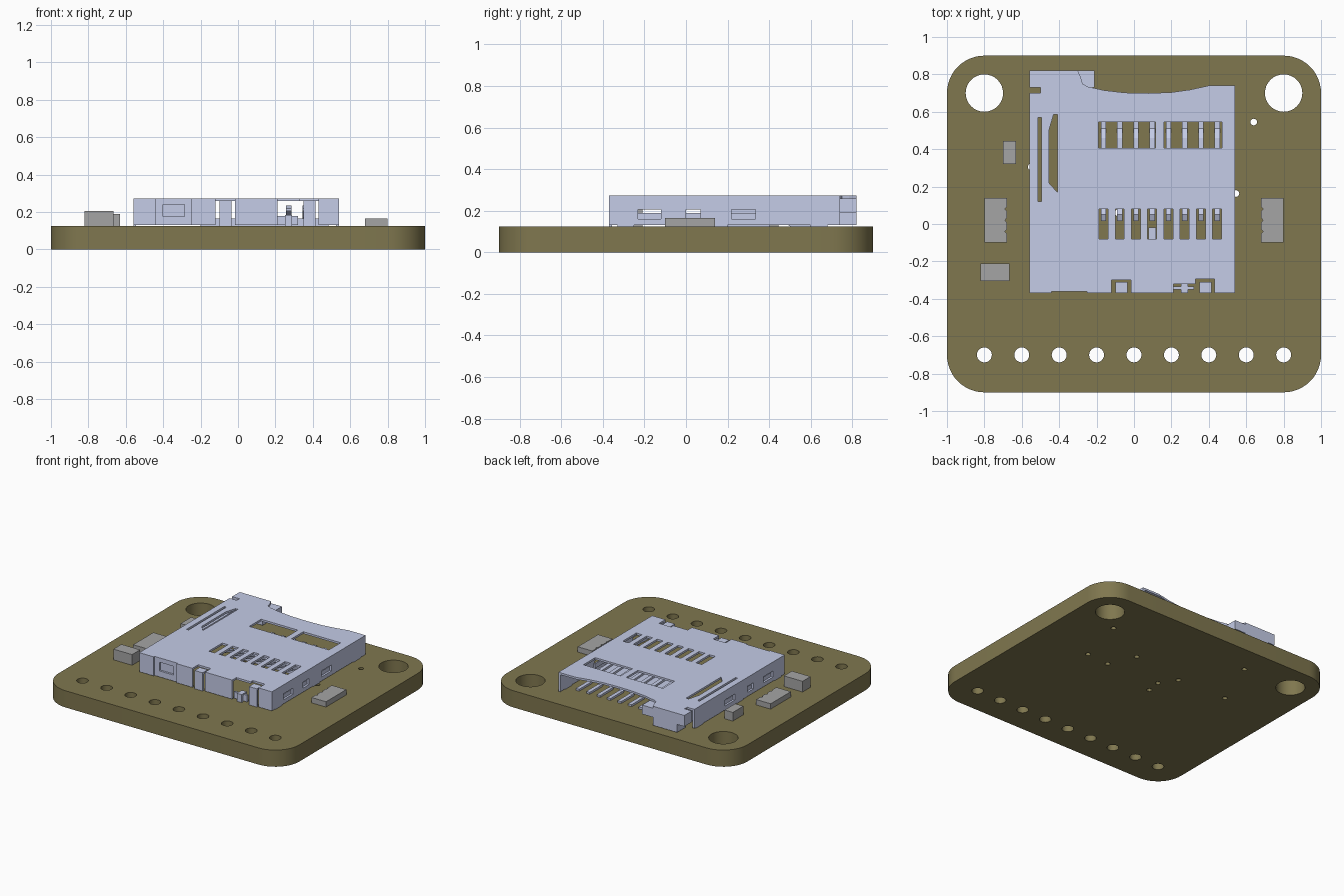
import bpy, math
from mathutils import Matrix

cube = bpy.data.objects.get("Cube")
if cube:
    bpy.data.objects.remove(cube)


def material(name, rgb):
    m = bpy.data.materials.new(name)
    m.use_nodes = True
    m.diffuse_color = (*rgb, 1)
    m.node_tree.nodes["Principled BSDF"].inputs["Base Color"].default_value = (*rgb, 1)
    return m


OLIVE = material("olive board", (0.215, 0.185, 0.078))
METAL = material("pale blue metal", (0.59, 0.64, 0.85))
GREY = material("chip grey", (0.376, 0.376, 0.376))

# Profile planes: flat (x, y), front wall (x, z), side wall (y, z)
FLAT = Matrix.Identity(4)
FRONT = Matrix(((1, 0, 0, 0), (0, 0, 1, 0), (0, 1, 0, 0), (0, 0, 0, 1)))
SIDE = Matrix(((0, 0, 1, 0), (1, 0, 0, 0), (0, 1, 0, 0), (0, 0, 0, 1)))


def rect(a0, a1, b0, b1):
    return [(a0, b0), (a1, b0), (a1, b1), (a0, b1)]


def arc(cx, cy, r, start=0, sweep=360, n=32):
    steps = n if sweep == 360 else n + 1
    angles = [math.radians(start + sweep * i / n) for i in range(steps)]
    return [(cx + r * math.cos(a), cy + r * math.sin(a)) for a in angles]


def plate(name, loops, lo, hi, mat, plane=FLAT, smooth=False):
    """Extrude an outline with holes from lo to hi across its plane."""
    curve = bpy.data.curves.new(name, "CURVE")
    curve.dimensions = "2D"
    curve.fill_mode = "BOTH"
    curve.extrude = (hi - lo) / 2
    for loop in loops:
        s = curve.splines.new("POLY")
        s.points.add(len(loop) - 1)
        for p, (a, b) in zip(s.points, loop):
            p.co = (a, b, 0, 1)
        s.use_cyclic_u = True
    ob = bpy.data.objects.new(name, curve)
    bpy.context.collection.objects.link(ob)
    bpy.ops.object.select_all(action="DESELECT")
    ob.select_set(True)
    bpy.context.view_layer.objects.active = ob
    bpy.ops.object.convert(target="MESH")
    ob = bpy.context.object
    ob.name = name
    ob.data.transform(plane @ Matrix.Translation((0, 0, (lo + hi) / 2)))
    bpy.ops.object.mode_set(mode="EDIT")
    bpy.ops.mesh.select_all(action="SELECT")
    bpy.ops.mesh.remove_doubles(threshold=0.0002)
    bpy.ops.mesh.normals_make_consistent(inside=False)
    bpy.ops.object.mode_set(mode="OBJECT")
    ob.data.materials.clear()
    ob.data.materials.append(mat)
    if smooth:
        bpy.ops.object.shade_smooth_by_angle(angle=math.radians(30))
    else:
        bpy.ops.object.shade_flat()
    return ob


def box(name, x0, x1, y0, y1, z0, z1, mat=METAL):
    return plate(name, [rect(x0, x1, y0, y1)], z0, z1, mat)


# Circuit board with rounded corners, mounting holes, header holes and vias
TOP = 0.125
outline = []
for cx, cy, start in ((0.8, 0.7, 0), (-0.8, 0.7, 90), (-0.8, -0.7, 180), (0.8, -0.7, 270)):
    outline += arc(cx, cy, 0.2, start, 90, 12)
holes = [arc(x, 0.7, 0.1) for x in (-0.8, 0.8)]
holes += [arc(-0.8 + 0.2 * i, -0.7, 0.04, n=24) for i in range(9)]
vias = [(0.64, 0.545), (0.545, 0.163), (0.36, 0.15), (0.27, 0.35), (-0.07, 0.17),
        (-0.15, 0.29), (-0.085, 0.06), (-0.4, 0.69), (-0.55, 0.305)]
holes += [arc(x, y, 0.018, n=16) for x, y in vias]
plate("circuit_board", [outline] + holes, 0, TOP, OLIVE, smooth=True)

# Card socket lid: notched front edge, scooped back edge, slots and windows
L, R, F, LID, T = -0.56, 0.54, -0.37, 0.273, 0.015
lid = [(L, F), (-0.44, F), (-0.44, -0.36), (-0.25, -0.36), (-0.25, F),
       (-0.12, F), (-0.12, -0.3), (-0.015, -0.3), (-0.015, F),
       (0.21, F), (0.21, -0.32), (0.33, -0.32), (0.33, -0.295), (0.43, -0.295), (0.43, F),
       (R, F), (R, 0.74), (0.4, 0.74), (0.3, 0.718), (0.2, 0.704), (0.08, 0.699),
       (-0.05, 0.702), (-0.16, 0.715), (-0.25, 0.735), (-0.275, 0.75), (-0.285, 0.785),
       (-0.3, 0.82), (-0.5, 0.82), (-0.5, 0.7), (L, 0.7)]
PITCH = 0.0868
contact_x = [-0.163 + PITCH * i for i in range(8)]
slots = [rect(x - 0.024, x + 0.024, -0.08, 0.08) for x in contact_x]
windows = [[(-0.19, 0.405), (0.115, 0.405), (0.115, 0.545), (-0.19, 0.545)],
           [(0.16, 0.405), (0.47, 0.405), (0.47, 0.545), (0.16, 0.545)]]
spring_slots = [rect(-0.512, -0.495, 0.12, 0.57),
                [(-0.455, 0.22), (-0.41, 0.17), (-0.41, 0.585), (-0.43, 0.585), (-0.455, 0.5)]]
plate("socket_lid", [lid] + slots + windows + spring_slots, LID - T, LID, METAL)

# Side walls with latch windows and small inset latches
latches = [(-0.23, -0.12), (0.0, 0.07), (0.22, 0.335)]
for side, x0, back in (("left", R - T, 0.74), ("right", L, 0.7)):
    wall = [rect(F, back, 0.13, LID - T)]
    wall += [rect(a, b, 0.16, 0.205) for a, b in latches]
    plate(side + "_wall", wall, x0, x0 + T, METAL, SIDE)
    inner = x0 - 0.01 if side == "left" else x0 + T
    for a, b in latches:
        plate(side + "_latch", [rect(a - 0.01, b + 0.01, 0.155, 0.19)],
              inner, inner + 0.01, METAL, SIDE)
    # Solder feet below the wall
    for y in (-0.33, 0.12, 0.6):
        box(side + "_foot", x0, x0 + T, y, y + 0.08, TOP, 0.13)

# Front wall segments, with a recessed panel and bent tabs in the gaps
for a, b in ((L, -0.44), (-0.25, -0.12), (-0.015, 0.21), (0.43, R)):
    plate("front_wall", [rect(a, b, 0.13, LID - T)], F, F + T, METAL, FRONT)
plate("front_panel", [rect(-0.44, -0.25, 0.13, LID - T), rect(-0.4, -0.285, 0.175, 0.24)],
      F + 0.01, F + 0.025, METAL, FRONT)
box("panel_recess", -0.42, -0.265, F + 0.025, F + 0.035, 0.16, 0.25)
for a, b, top in ((-0.1, -0.035, 0.262), (0.25, 0.29, 0.185), (0.35, 0.415, 0.262)):
    box("front_tab", a, b, F, F + T, TOP, top)
    box("front_tab_shelf", a, b, F, -0.31, top - T, top)
box("front_gap_bar", 0.21, 0.32, -0.35, -0.335, 0.13, 0.18)

# Contact carrier and springy contacts rising toward the lid slots
box("contact_carrier", -0.2, 0.485, 0.2, 0.405, TOP, 0.165)
strip = [(0.65, TOP), (0.65, 0.14), (0.51, 0.14), (0.46, 0.175), (0.2, 0.185),
         (0.05, 0.235), (0.015, 0.22), (0.015, 0.205), (0.05, 0.22), (0.2, 0.17),
         (0.45, 0.16), (0.5, TOP)]
for x in contact_x:
    plate("contact", [strip], x - 0.014, x + 0.014, METAL, SIDE)
box("detect_contact", contact_x[3] - 0.02, contact_x[3] + 0.02, -0.08, -0.02, 0.15, 0.165)

# Card slider and ejector spring along the right side
box("slider_head", -0.5, -0.21, 0.73, 0.82, 0.19, LID - T)
box("slider_leg", -0.5, -0.3, 0.72, 0.82, 0.13, 0.19)
box("slider_end", L, -0.5, 0.73, 0.82, 0.19, LID)
box("slider_rail", -0.49, -0.46, 0.1, 0.72, 0.14, 0.24)

# Resistor arrays with scalloped inner edges
for s, name in ((1, "left_resistor_array"), (-1, "right_resistor_array")):
    edge = [(s * 0.8, -0.1), (s * 0.8, 0.14), (s * 0.68, 0.14)]
    for i in range(3, 0, -1):
        y = -0.1 + 0.06 * i
        edge += [(s * 0.68, y + 0.012), (s * 0.69, y), (s * 0.68, y - 0.012)]
    edge.append((s * 0.68, -0.1))
    plate(name, [edge], TOP, 0.165, GREY)

# Single chips
box("large_chip", -0.82, -0.665, -0.305, -0.21, TOP, 0.205, GREY)
box("small_chip", -0.7, -0.632, 0.32, 0.445, TOP, 0.19, GREY)
